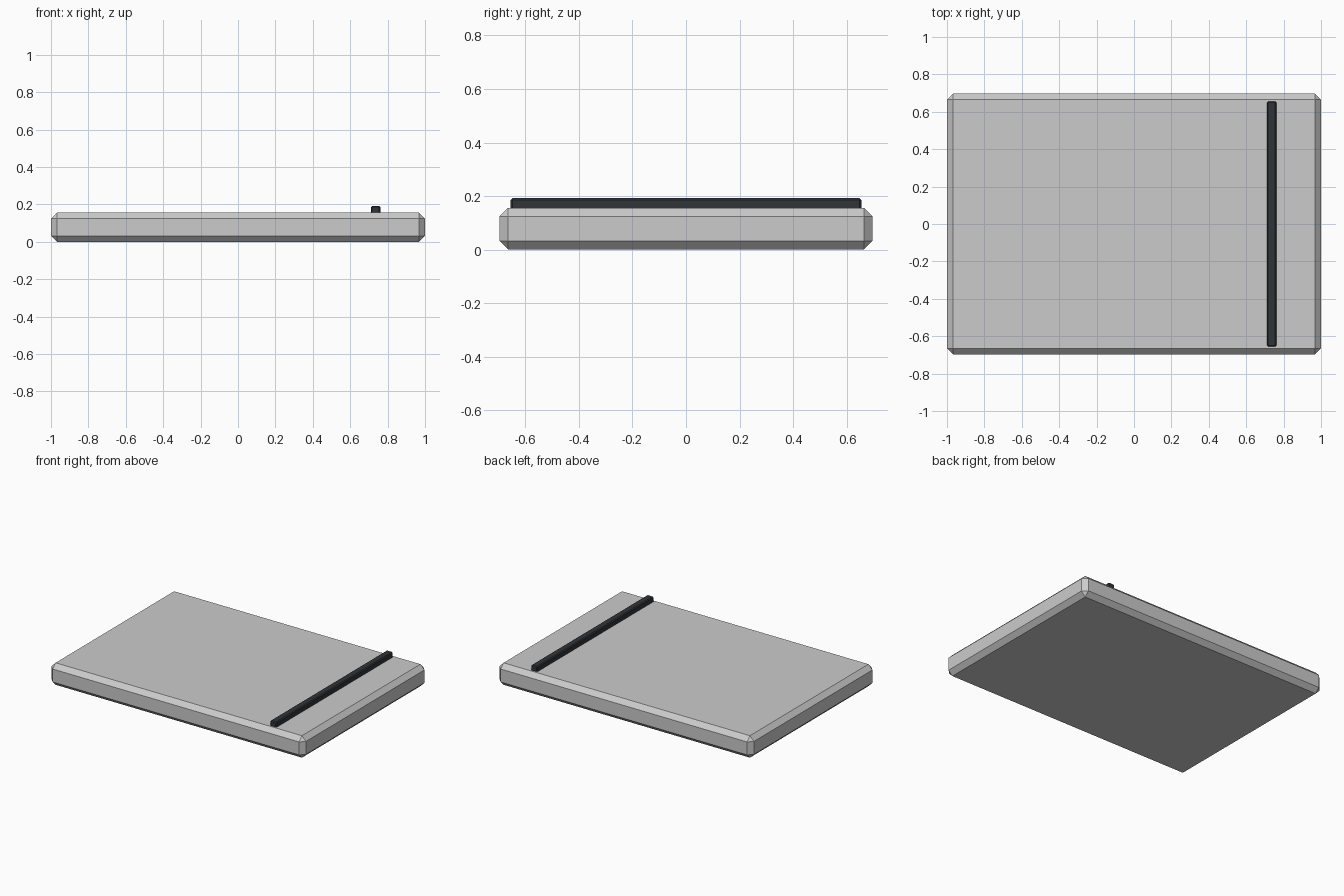
import bpy

if "Cube" in bpy.data.objects:
    bpy.data.objects.remove(bpy.data.objects["Cube"])


def chamfered_box(name, size, location, chamfer):
    """Box with every edge cut by one flat chamfer."""
    bpy.ops.mesh.primitive_cube_add(size=1, location=location)
    ob = bpy.context.object
    ob.name = name
    ob.scale = size
    bpy.ops.object.transform_apply(location=False, rotation=False, scale=True)
    mod = ob.modifiers.new("chamfer", 'BEVEL')
    mod.width = chamfer
    mod.segments = 1
    mod.limit_method = 'NONE'
    return ob


# Notebook body, flat on the ground
chamfered_box("notebook_body", (2.0, 1.394, 0.156), (0, 0, 0.078), 0.032)

# Dark elastic band across the cover
band = chamfered_box("elastic_band", (0.05, 1.31, 0.042), (0.736, 0, 0.171), 0.006)
mat = bpy.data.materials.new("dark_elastic")
mat.diffuse_color = (0.03, 0.035, 0.04, 1)
mat.use_nodes = True
mat.node_tree.nodes["Principled BSDF"].inputs["Base Color"].default_value = mat.diffuse_color
band.data.materials.append(mat)
